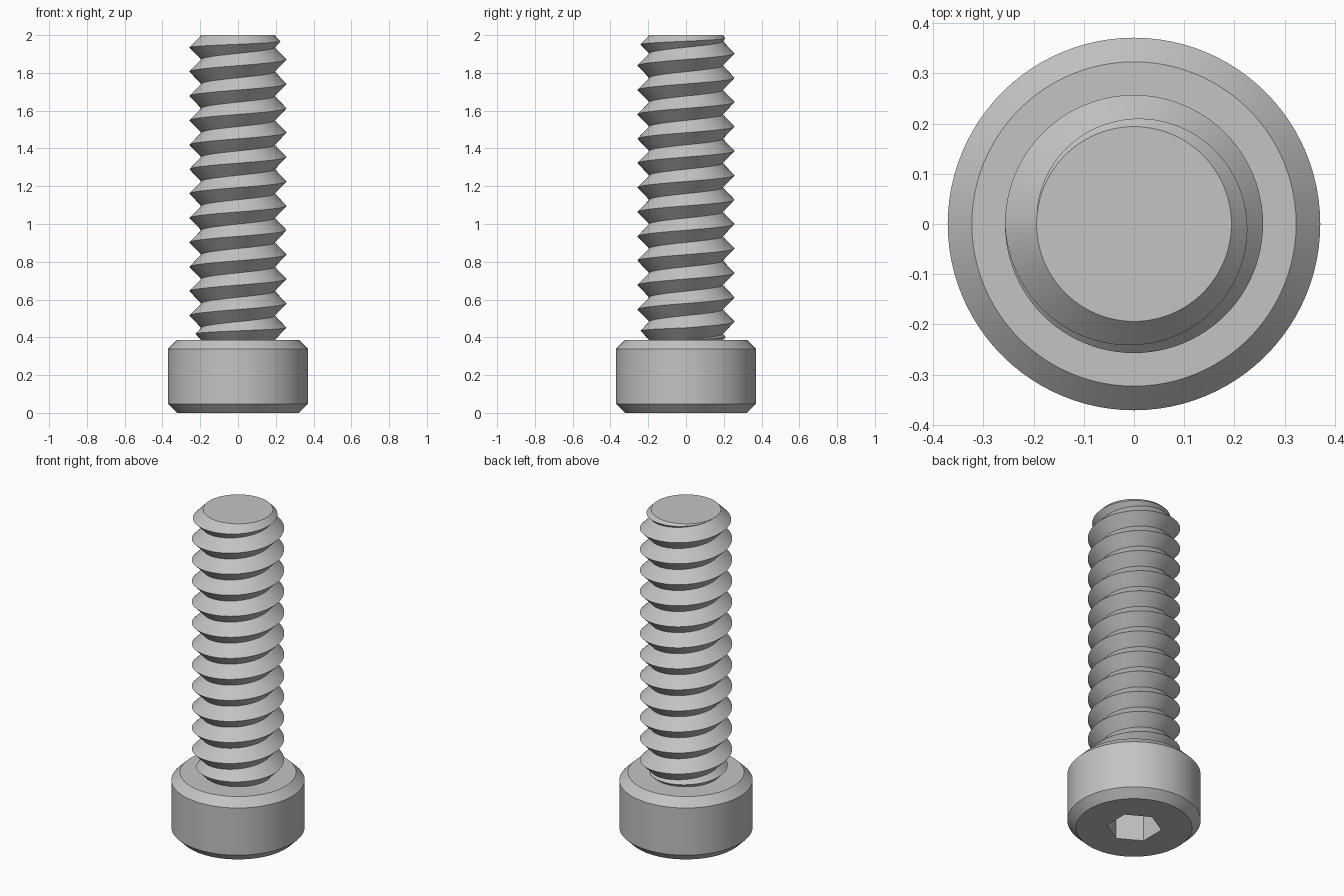
import bpy, bmesh
from math import cos, sin, pi, radians

SEG = 96                       # segments per full turn
HEAD_R, CHAMFER, HEAD_H = 0.371, 0.048, 0.386
ROOT_R, CREST_R, TOP = 0.194, 0.257, 2.0
TURNS = 12.5
PITCH = (TOP - HEAD_H) / TURNS
SOCKET_APOTHEM, SOCKET_DEPTH = 0.134, 0.22

cube = bpy.data.objects.get("Cube")
if cube:
    bpy.data.objects.remove(cube, do_unlink=True)

steel = bpy.data.materials.new("grey_steel")
steel.use_nodes = True
steel.diffuse_color = (0.55, 0.55, 0.55, 1)
steel.node_tree.nodes["Principled BSDF"].inputs["Base Color"].default_value = (0.55, 0.55, 0.55, 1)


def finish(bm, name):
    """Weld, fix normals, and turn the bmesh into a smooth object with sharp edges."""
    bmesh.ops.remove_doubles(bm, verts=bm.verts, dist=1e-5)
    bmesh.ops.recalc_face_normals(bm, faces=bm.faces)
    mesh = bpy.data.meshes.new(name)
    bm.to_mesh(mesh)
    bm.free()
    mesh.materials.append(steel)
    obj = bpy.data.objects.new(name, mesh)
    bpy.context.collection.objects.link(obj)
    bpy.ops.object.select_all(action="DESELECT")
    obj.select_set(True)
    bpy.context.view_layer.objects.active = obj
    bpy.ops.object.shade_smooth_by_angle(angle=radians(30))


def polar(bm, r, a, z):
    return bm.verts.new((r * cos(a), r * sin(a), z))


def skin(bm, rows, closed=False):
    """Join neighbouring rows of vertices with quads."""
    for lower, upper in zip(rows, rows[1:]):
        n = len(lower)
        for i in range(n if closed else n - 1):
            j = (i + 1) % n
            bm.faces.new((lower[i], lower[j], upper[j], upper[i]))


def round_section(r):
    return lambda a: r


def hex_section(a):
    # Hexagon outline with flats facing the sides
    return SOCKET_APOTHEM / cos((a + pi / 6) % (pi / 3) - pi / 6)


# Chamfered head with a hexagonal socket sunk into its underside
bm = bmesh.new()
outer, inner = round_section(HEAD_R), round_section(HEAD_R - CHAMFER)
sections = [(hex_section, SOCKET_DEPTH), (hex_section, 0), (inner, 0), (outer, CHAMFER),
            (outer, HEAD_H - CHAMFER), (inner, HEAD_H)]
angles = [2 * pi * i / SEG for i in range(SEG)]
rings = [[polar(bm, f(a), a, z) for a in angles] for f, z in sections]
skin(bm, rings, closed=True)
bm.faces.new(rings[0])
bm.faces.new(rings[-1])
finish(bm, "socket_head")

# Threaded shank: a V ridge wound in a right-handed helix, running out at both ends
bm = bmesh.new()
low, crest, high = [], [], []
steps = int((TURNS + 1) * SEG)
for i in range(steps + 1):
    t = i / SEG
    a = 2 * pi * (i % SEG) / SEG
    z0 = max(HEAD_H, HEAD_H + PITCH * (t - 1))
    z1 = min(TOP, HEAD_H + PITCH * t)
    ridge = (CREST_R - ROOT_R) * (z1 - z0) / PITCH
    low.append(polar(bm, ROOT_R, a, z0))
    crest.append(polar(bm, ROOT_R + ridge, a, (z0 + z1) / 2))
    high.append(polar(bm, ROOT_R, a, z1))
skin(bm, [low, crest, high])
bm.faces.new(high[-SEG:])      # flat tip
bm.faces.new(low[:SEG])        # seat on the head
finish(bm, "threaded_shank")
